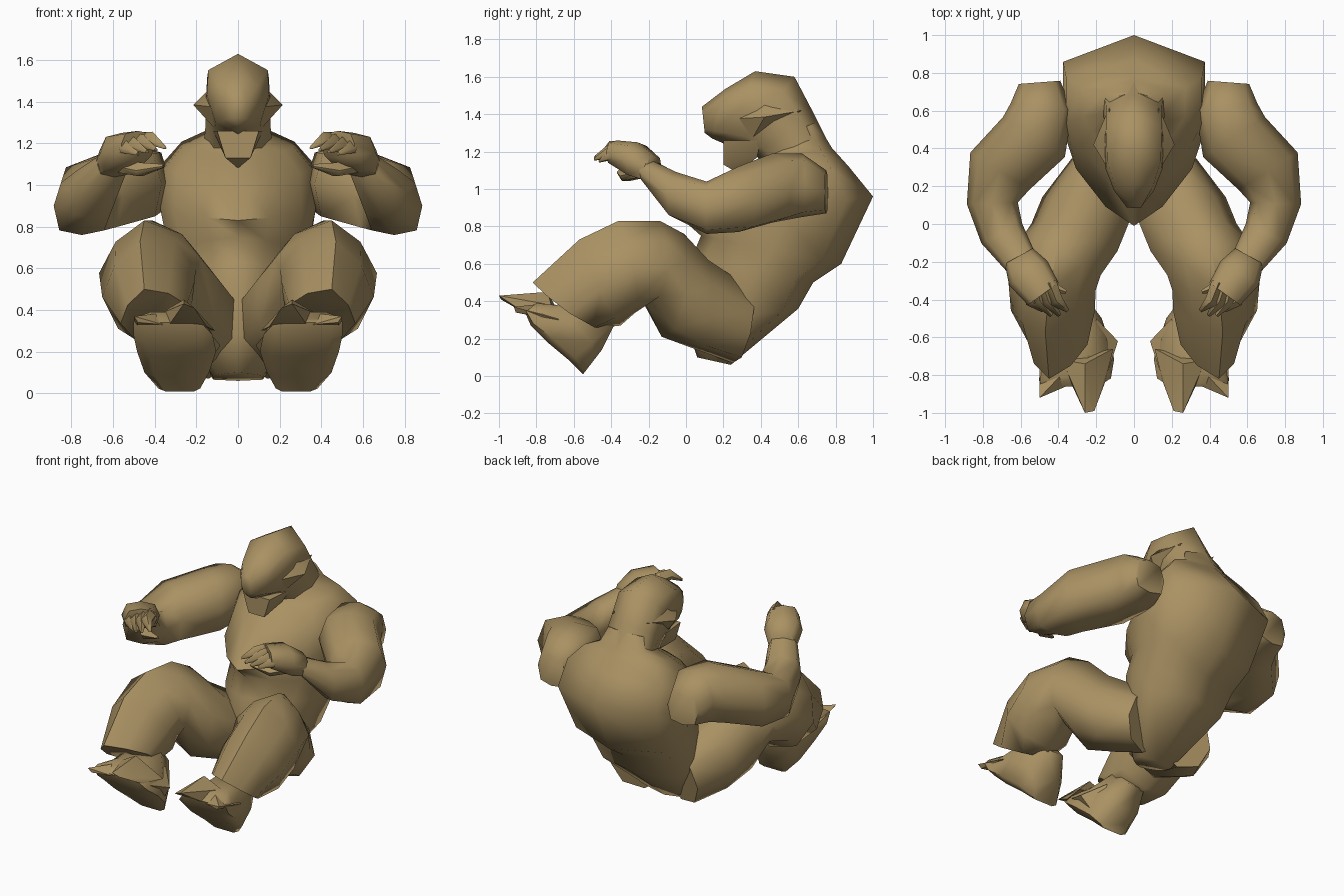
import bpy, bmesh, math
from mathutils import Vector

tan = bpy.data.materials.new("tan")
tan.diffuse_color = (0.40, 0.285, 0.125, 1)

# Cross-sections: (0 = bottom / front .. 1 = top / back, fraction of half width)
def symmetric(top, sides, bottom):
    return [(top, 0)] + sides + [(bottom, 0)] + [(t, -w) for t, w in reversed(sides)]

ROUND = symmetric(1, [(0.85, 0.71), (0.5, 1), (0.15, 0.71)], 0)
SQUARISH = symmetric(1, [(0.90, 0.74), (0.5, 1), (0.08, 0.80)], 0)
PEAKED = symmetric(1, [(0.80, 0.62), (0.5, 1), (0.15, 0.78)], 0)
CHEST = symmetric(1, [(0.86, 1), (0.5, 1), (0.3, 0.82), (0.1, 0.4)], 0)
HEAD = symmetric(1, [(0.80, 0.95), (0.5, 1), (0.15, 0.72)], 0)
BOXY = [(1, 0.45), (0.5, 0.9), (0.1, 1), (0, 0.7), (0, -0.7), (0.1, -1), (0.5, -0.9), (1, -0.45)]


def finish(name, bm, mirror, angle):
    bmesh.ops.recalc_face_normals(bm, faces=bm.faces)
    me = bpy.data.meshes.new(name)
    bm.to_mesh(me)
    bm.free()
    me.materials.append(tan)
    ob = bpy.data.objects.new(name, me)
    bpy.context.collection.objects.link(ob)
    bpy.ops.object.select_all(action='DESELECT')
    ob.select_set(True)
    bpy.context.view_layer.objects.active = ob
    bpy.ops.object.shade_smooth_by_angle(angle=math.radians(angle))
    if mirror:
        ob.modifiers.new("Mirror", 'MIRROR').use_mirror_merge = False
    return ob


def loft(name, rings, profile=ROUND, side=None, mirror=True, angle=65):
    """Skin rings given as (top point, bottom point, half width)."""
    bm = bmesh.new()
    tops = [Vector(r[0]) for r in rings]
    bots = [Vector(r[1]) for r in rings]
    mids = [(a + b) / 2 for a, b in zip(tops, bots)]
    loops = []
    for i, (_, _, w) in enumerate(rings):
        tangent = mids[min(i + 1, len(mids) - 1)] - mids[max(i - 1, 0)]
        s = Vector(side) if side else (tops[i] - bots[i]).cross(tangent).normalized()
        loops.append([bm.verts.new(bots[i].lerp(tops[i], t) + s * w * k) for t, k in profile])
    n = len(profile)
    for a, b in zip(loops, loops[1:]):
        for j in range(n):
            bm.faces.new((a[j], a[(j + 1) % n], b[(j + 1) % n], b[j]))
    bm.faces.new(loops[0])
    bm.faces.new(loops[-1])
    return finish(name, bm, mirror, angle)


def hull(name, points, mirror=True, angle=45):
    bm = bmesh.new()
    for p in points:
        bm.verts.new(p)
    bmesh.ops.convex_hull(bm, input=bm.verts)
    return finish(name, bm, mirror, angle)


def spike(name, base, mid, tip, r):
    """Tapering finger."""
    up = Vector((0, 0, 1))
    rings = [(Vector(p) + up * q, Vector(p) - up * q, q)
             for p, q in ((base, r), (mid, r * 0.9), (tip, r * 0.25))]
    return loft(name, rings, [ROUND[i] for i in (0, 2, 3, 5, 6)])


X = (1, 0, 0)
# Torso: hips, waist, overhanging chest, hunched shoulders
loft("torso", [
    ((0, 0.24, 0.06), (0, 0.06, 0.10), 0.12),
    ((0, 0.60, 0.36), (0, 0.00, 0.28), 0.27),
    ((0, 0.68, 0.50), (0, 0.03, 0.63), 0.31),
    ((0, 0.83, 0.60), (0, 0.08, 0.75), 0.33),
    ((0, 1.00, 0.96), (0, -0.01, 0.83), 0.375),
    ((0, 0.87, 1.12), (0, 0.20, 1.03), 0.36),
    ((0, 0.78, 1.22), (0, 0.36, 1.14), 0.27),
    ((0, 0.75, 1.27), (0, 0.42, 1.19), 0.16),
    ((0, 0.70, 1.36), (0, 0.42, 1.24), 0.13)], CHEST, X, False, 75)

# Head, bowed forward over the chest
loft("head", [
    ((0, 0.76, 1.25), (0, 0.44, 1.12), 0.165),
    ((0, 0.68, 1.41), (0, 0.37, 1.18), 0.155),
    ((0, 0.58, 1.60), (0, 0.28, 1.22), 0.155),
    ((0, 0.37, 1.63), (0, 0.21, 1.24), 0.150),
    ((0, 0.21, 1.535), (0, 0.14, 1.27), 0.105),
    ((0, 0.085, 1.44), (0, 0.10, 1.30), 0.04)], HEAD, X, False, 65)
hull("cheek_flap", [(0.07, 0.18, 1.37), (0.215, 0.42, 1.385), (0.13, 0.62, 1.42),
                    (0.14, 0.42, 1.46), (0.12, 0.36, 1.28)])
hull("beard", [(s * x, y, z) for s in (-1, 1) for x, y, z in
               ((0.10, 0.20, 1.26), (0.06, 0.20, 1.13), (0.005, 0.28, 1.085),
                (0.12, 0.40, 1.26), (0.07, 0.38, 1.17))], False)

# Arms: shoulder to elbow to wrist as (x, y, top, bottom, half width)
arm = [(0.50, 0.75, 1.10, 0.87, 0.11), (0.49, 0.62, 1.19, 0.85, 0.165),
       (0.53, 0.46, 1.19, 0.82, 0.195), (0.71, 0.28, 1.12, 0.77, 0.185),
       (0.75, 0.11, 1.04, 0.76, 0.135), (0.70, -0.05, 1.09, 0.84, 0.12),
       (0.60, -0.20, 1.16, 1.04, 0.09)]
hand = [(0.61, -0.17, 1.18, 1.03, 0.085), (0.56, -0.26, 1.25, 1.06, 0.12),
        (0.48, -0.37, 1.26, 1.13, 0.10)]
for name, rows in (("arm", arm), ("hand", hand)):
    loft(name, [((x, y, a), (x, y, b), w) for x, y, a, b, w in rows], SQUARISH)

# Fingers and thumb
for i in range(4):
    k = i / 3
    spike(f"finger_{i + 1}", (0.45 + 0.10 * k, -0.31 - 0.03 * k, 1.215 - 0.025 * k),
          (0.41 + 0.13 * k, -0.41, 1.22 - 0.04 * k),
          (0.35 + 0.13 * k, -0.46 - 0.03 * math.sin(k * math.pi), 1.18 - 0.03 * k), 0.04)
spike("thumb", (0.56, -0.24, 1.09), (0.47, -0.32, 1.07), (0.36, -0.36, 1.09), 0.042)

# Legs: buttock, thigh, bent knee and wide cuff
loft("trouser_leg", [
    ((0.20, 0.36, 0.46), (0.14, 0.25, 0.07), 0.17),
    ((0.31, 0.12, 0.62), (0.19, 0.06, 0.14), 0.25),
    ((0.36, -0.01, 0.76), (0.27, -0.13, 0.21), 0.245),
    ((0.41, -0.14, 0.83), (0.37, -0.22, 0.39), 0.235),
    ((0.45, -0.36, 0.83), (0.42, -0.27, 0.34), 0.235),
    ((0.47, -0.57, 0.73), (0.39, -0.35, 0.27), 0.225),
    ((0.45, -0.82, 0.50), (0.36, -0.44, 0.26), 0.165)], PEAKED)

# Feet: heel to toes along the raised sole
loft("foot", [
    ((0.30, -0.45, 0.14), (0.28, -0.55, 0.01), 0.10),
    ((0.33, -0.38, 0.28), (0.29, -0.62, 0.08), 0.155),
    ((0.34, -0.48, 0.40), (0.29, -0.74, 0.18), 0.19),
    ((0.33, -0.70, 0.38), (0.31, -0.83, 0.27), 0.19),
    ((0.35, -0.80, 0.39), (0.34, -0.86, 0.34), 0.16)], BOXY, X)
hull("big_toe", [(0.11, -0.66, 0.30), (0.38, -0.72, 0.38), (0.26, -0.74, 0.45),
                 (0.15, -0.83, 0.32), (0.33, -0.85, 0.33), (0.21, -0.99, 0.41),
                 (0.26, -1.0, 0.43)])
hull("outer_toe", [(0.33, -0.74, 0.39), (0.50, -0.68, 0.30), (0.36, -0.86, 0.33),
                   (0.50, -0.92, 0.37), (0.48, -0.91, 0.34)])
hull("inner_foot_edge", [(0.085, -0.62, 0.23), (0.15, -0.82, 0.31), (0.20, -0.50, 0.30),
                         (0.20, -0.57, 0.06), (0.25, -0.72, 0.39)])
